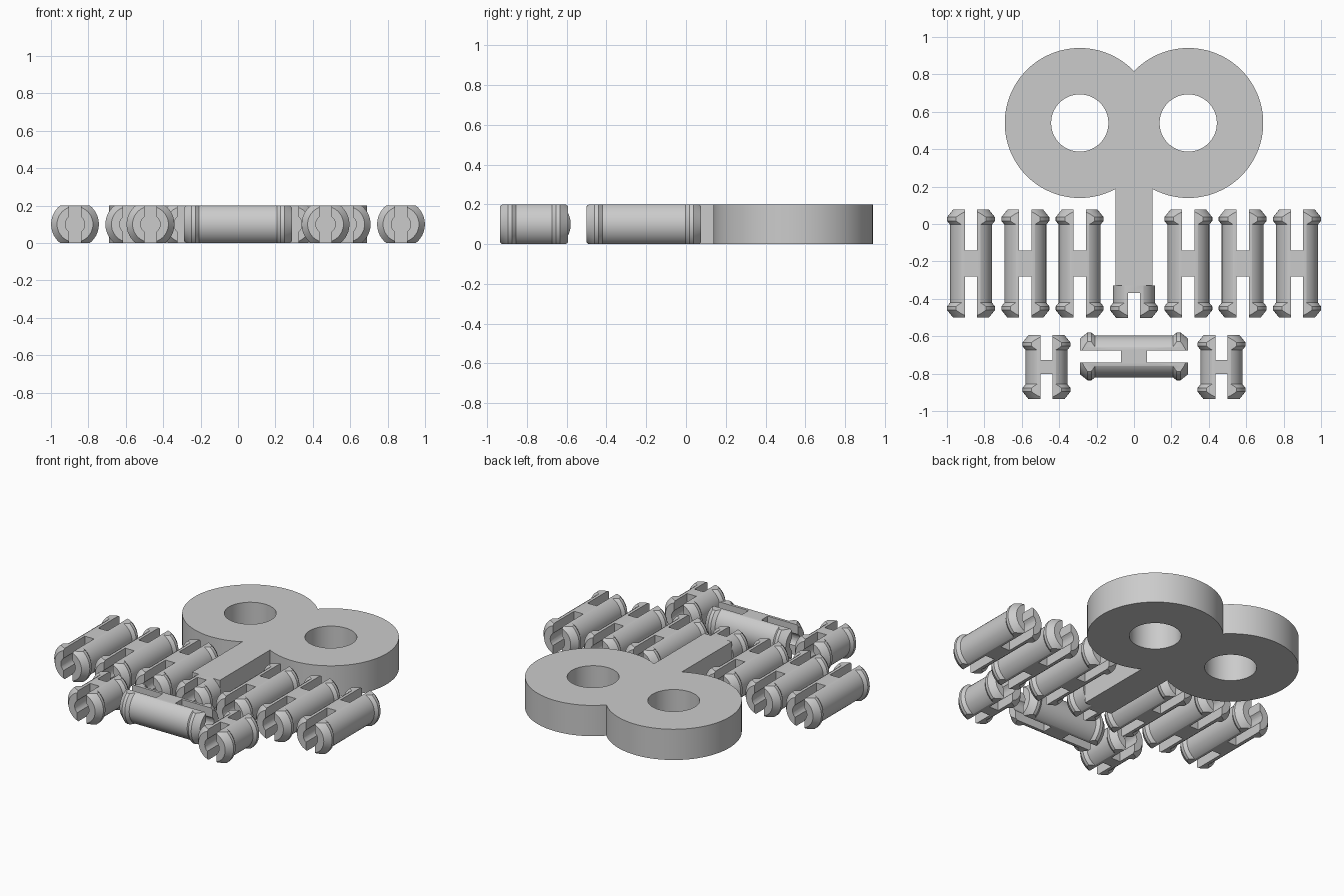
import bpy
import bmesh
from math import radians, pi
from mathutils import Vector, Matrix

cube = bpy.data.objects.get("Cube")
if cube:
    bpy.data.objects.remove(cube, do_unlink=True)

THICK = 0.2                     # everything is trimmed to this height
MID = THICK / 2
R, LIP = 0.112, 0.016           # pin shaft radius and lip overhang
SLOT, BORE = 0.066, 0.052       # slot width and bore radius

grey = bpy.data.materials.new("plain grey")
grey.use_nodes = True
grey.diffuse_color = (0.6, 0.6, 0.6, 1)
grey.node_tree.nodes["Principled BSDF"].inputs["Base Color"].default_value = (0.6, 0.6, 0.6, 1)


def make_object(name, bm):
    bmesh.ops.recalc_face_normals(bm, faces=bm.faces)
    mesh = bpy.data.meshes.new(name)
    bm.to_mesh(mesh)
    bm.free()
    mesh.materials.append(grey)
    obj = bpy.data.objects.new(name, mesh)
    bpy.context.collection.objects.link(obj)
    return obj


def box(name, low, high):
    low, high = Vector(low), Vector(high)
    bm = bmesh.new()
    place = Matrix.Translation((low + high) / 2) @ Matrix.Diagonal((high - low).to_4d())
    bmesh.ops.create_cube(bm, size=1, matrix=place)
    return make_object(name, bm)


def cylinder(name, radius, depth, centre, sides, along_y=False):
    bm = bmesh.new()
    place = Matrix.Translation(centre)
    if along_y:
        place = place @ Matrix.Rotation(pi / 2, 4, 'X')
    bmesh.ops.create_cone(bm, cap_ends=True, segments=sides, radius1=radius,
                          radius2=radius, depth=depth, matrix=place)
    return make_object(name, bm)


def select_only(obj):
    bpy.ops.object.select_all(action='DESELECT')
    obj.select_set(True)
    bpy.context.view_layer.objects.active = obj


def combine(obj, tool, operation):
    mod = obj.modifiers.new("combine", 'BOOLEAN')
    mod.operation, mod.object, mod.solver = operation, tool, 'EXACT'
    select_only(obj)
    bpy.ops.object.modifier_apply(modifier=mod.name)
    bpy.data.objects.remove(tool, do_unlink=True)


def smooth(obj):
    select_only(obj)
    bpy.ops.object.shade_smooth_by_angle(angle=radians(30))


def make_pin(name, length, bridge):
    """Double-ended snap pin along y, centred on the origin in x and y."""
    half = length / 2
    end = [(0, 0), (R - LIP, 0), (R + LIP, 0.04), (R + LIP, 0.06), (R, 0.08)]
    profile = [(r, half - d) for r, d in end] + [(r, d - half) for r, d in reversed(end)]
    bm = bmesh.new()
    verts = [bm.verts.new((r, y, 0)) for r, y in profile]
    edges = [bm.edges.new(pair) for pair in zip(verts, verts[1:])]
    bmesh.ops.spin(bm, geom=verts + edges, cent=(0, 0, 0), axis=(0, 1, 0),
                   angle=2 * pi, steps=40)
    bmesh.ops.remove_doubles(bm, verts=bm.verts, dist=0.0001)
    bmesh.ops.translate(bm, verts=bm.verts, vec=(0, 0, MID))
    pin = make_object(name, bm)
    # flat top and bottom
    combine(pin, box("trim", (-1, -1, 0), (1, 1, THICK)), 'INTERSECT')
    # open slot and round bore in each end
    for side in (-1, 1):
        near, far = sorted((side * bridge, side * (half + 0.1)))
        combine(pin, box("slot", (-SLOT / 2, near, -1), (SLOT / 2, far, 1)), 'DIFFERENCE')
        combine(pin, cylinder("bore", BORE, far - near, (0, (near + far) / 2, MID), 20, True),
                'DIFFERENCE')
    return pin


def copy_of(source, name, x, y, turn=0):
    obj = bpy.data.objects.new(name, source.data)
    bpy.context.collection.objects.link(obj)
    obj.location = (x, y, 0)
    obj.rotation_euler.z = turn
    return obj


# long pins: three on each side of the stem, and one lying crosswise in front
long_pin = make_pin("cross_pin", 0.577, 0.069)
smooth(long_pin)
long_pin.location = (0, -0.708, 0)
long_pin.rotation_euler.z = pi / 2
for side, label in ((-1, "right"), (1, "left")):
    for i, place in enumerate(("inner", "middle", "outer")):
        copy_of(long_pin, f"{label}_{place}_long_pin", side * 0.2905 * (i + 1), -0.212)

# short pins either side of the crosswise pin
short_pin = make_pin("right_short_pin", 0.343, 0.038)
smooth(short_pin)
short_pin.location = (-0.468, -0.765, 0)
copy_of(short_pin, "left_short_pin", 0.468, -0.765)

# tip of the key: half of a short pin
tip = make_pin("key_tip", 0.343, 0.04)
combine(tip, box("trim", (-1, -1, -1), (1, 0, 1)), 'INTERSECT')
smooth(tip)
tip.location = (0, -0.33, 0)

# key: two overlapping discs on a square stem, with finger holes
key = box("key_handle", (-0.1, -0.33, 0), (0.1, 0.6, THICK))
for side in (-1, 1):
    centre = (side * 0.29, 0.54, MID)
    combine(key, cylinder("disc", 0.401, THICK, centre, 96), 'UNION')
for side in (-1, 1):
    centre = (side * 0.29, 0.54, MID)
    combine(key, cylinder("hole", 0.153, 1, centre, 64), 'DIFFERENCE')
smooth(key)
